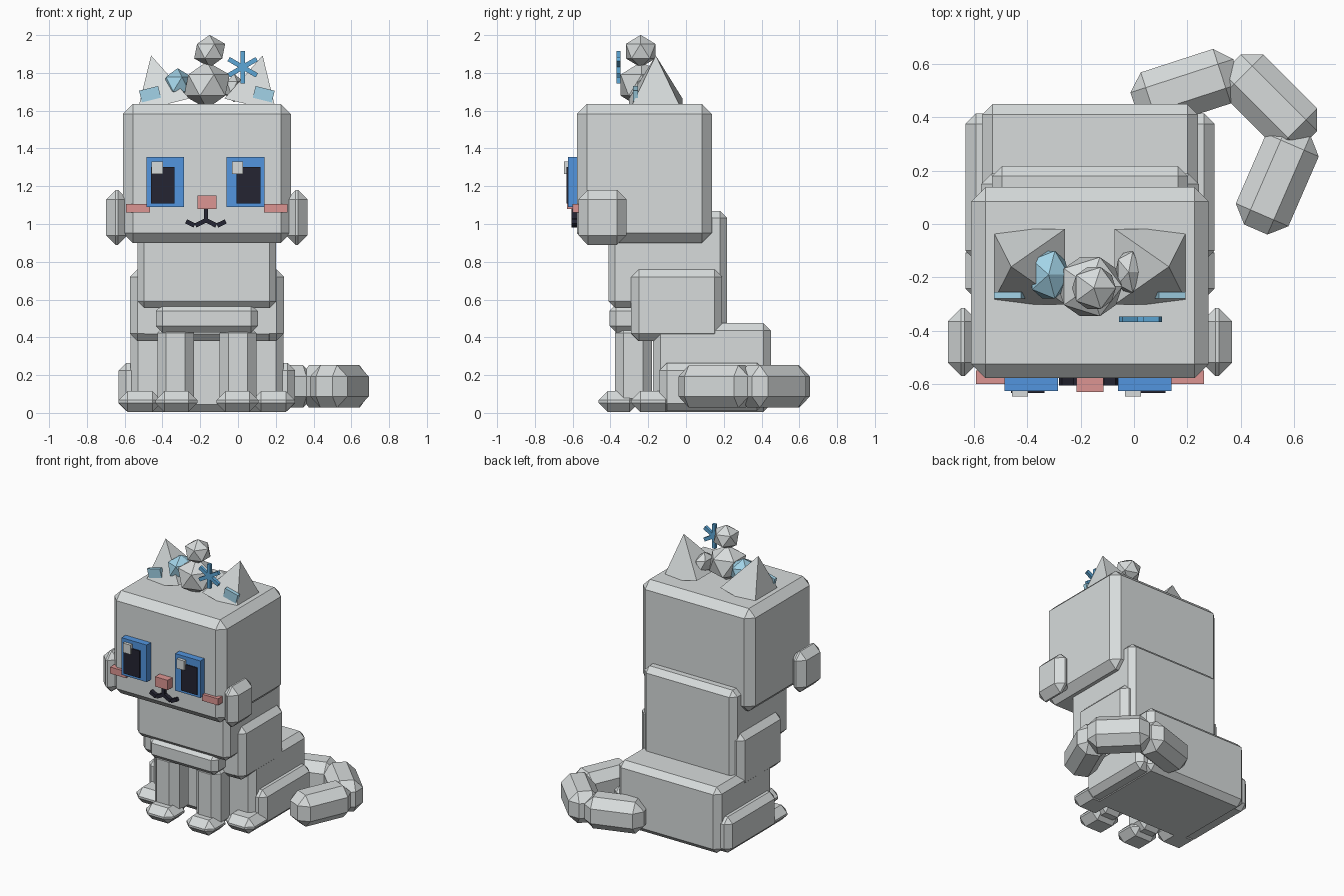
import bpy, bmesh, math
from mathutils import Matrix, Vector

if "Cube" in bpy.data.objects:
    bpy.data.objects.remove(bpy.data.objects["Cube"])

MID = -0.165  # x of the cat's own symmetry plane


def material(name, rgb):
    m = bpy.data.materials.new(name)
    m.use_nodes = True
    m.diffuse_color = (*rgb, 1)
    m.node_tree.nodes["Principled BSDF"].inputs["Base Color"].default_value = (*rgb, 1)
    return m


GREY = material("pale grey", (0.68, 0.71, 0.71))
BLUE = material("eye blue", (0.085, 0.30, 0.74))
DARK = material("dark navy", (0.018, 0.018, 0.032))
PINK = material("soft pink", (0.72, 0.30, 0.29))
ICE = material("ice blue", (0.36, 0.65, 0.80))
FLAKE = material("snowflake blue", (0.11, 0.39, 0.68))


def finish(name, bm, mat, loc=(0, 0, 0), rot=(0, 0, 0)):
    bmesh.ops.recalc_face_normals(bm, faces=bm.faces)
    me = bpy.data.meshes.new(name)
    bm.to_mesh(me)
    bm.free()
    me.materials.append(mat)
    ob = bpy.data.objects.new(name, me)
    ob.location, ob.rotation_euler = loc, rot
    bpy.context.collection.objects.link(ob)
    return ob


def block(name, loc, size, mat=GREY, bevel=0.0, rot=(0, 0, 0)):
    bm = bmesh.new()
    bmesh.ops.create_cube(bm, size=1, matrix=Matrix.Diagonal((*size, 1)))
    if bevel:
        bmesh.ops.bevel(bm, geom=bm.edges[:], offset=bevel, segments=1,
                        affect='EDGES', profile=0.5)
    return finish(name, bm, mat, loc, rot)


def span(name, x, y, z, mat=GREY, bevel=0.0):
    """Block given by its (min, max) on each axis."""
    lo, hi = Vector((x[0], y[0], z[0])), Vector((x[1], y[1], z[1]))
    return block(name, (lo + hi) / 2, hi - lo, mat, bevel)


def centred(name, half, y, z, mat=GREY, bevel=0.0):
    return span(name, (MID - half, MID + half), y, z, mat, bevel)


def pair(name, near, far, y, z, mat=GREY, bevel=0.0):
    """Left and right blocks, from near to far of the symmetry plane."""
    span("left_" + name, (MID + near, MID + far), y, z, mat, bevel)
    span("right_" + name, (MID - far, MID - near), y, z, mat, bevel)


def gem(name, loc, size, mat=GREY):
    bm = bmesh.new()
    bmesh.ops.create_icosphere(bm, subdivisions=1, radius=1,
                               matrix=Matrix.Diagonal((*size, 1)))
    finish(name, bm, mat, loc)


def strip(name, a, b, y, width, depth, mat):
    """Thin bar in the xz plane from a to b."""
    dx, dz = b[0] - a[0], b[1] - a[1]
    block(name, ((a[0] + b[0]) / 2, y, (a[1] + b[1]) / 2),
          (math.hypot(dx, dz), depth, width), mat, rot=(0, -math.atan2(dz, dx), 0))


# Head and body
centred("head", 0.445, (-0.578, 0.138), (0.90, 1.635), bevel=0.053)
centred("chest", 0.367, (-0.41, -0.20), (0.555, 1.0), bevel=0.035)
centred("torso", 0.367, (-0.29, 0.217), (0.38, 1.07), bevel=0.038)
centred("belly_bib", 0.27, (-0.405, -0.25), (0.425, 0.575), bevel=0.035)
centred("lower_body", 0.405, (-0.175, 0.45), (0.005, 0.475), bevel=0.04)
pair("flank", 0.25, 0.408, (-0.29, 0.19), (0.38, 0.76), bevel=0.04)
pair("haunch", 0.33, 0.467, (-0.14, 0.415), (0.01, 0.265), bevel=0.04)
pair("cheek_tuft", 0.42, 0.533, (-0.57, -0.315), (0.89, 1.18), bevel=0.05)

# Legs and paws
pair("front_leg", 0.068, 0.262, (-0.377, -0.18), (0.03, 0.47), bevel=0.047)
pair("front_paw", 0.05, 0.273, (-0.463, -0.25), (0.005, 0.115), bevel=0.048)
pair("hind_paw", 0.24, 0.467, (-0.29, -0.06), (0.005, 0.115), bevel=0.048)

# Tail: three faceted segments curling forward
for i, (x, y, turn) in enumerate([(0.194, 0.51, 18), (0.51, 0.458, -45), (0.537, 0.165, 66.5)]):
    block(f"tail_segment_{i + 1}", (x, y, 0.14), (0.405, 0.215, 0.225),
          bevel=0.06, rot=(0, 0, math.radians(turn)))

# Eyes
for side, x in (("right", -0.385), ("left", 0.04)):
    span(side + "_iris", (x - 0.1, x + 0.1), (-0.625, -0.57), (1.09, 1.355), BLUE)
    p = -0.013 if side == "right" else 0.015
    span(side + "_pupil", (x + p - 0.063, x + p + 0.063), (-0.633, -0.60), (1.108, 1.302), DARK)
    h = -0.043
    span(side + "_eye_glint", (x + h - 0.03, x + h + 0.03), (-0.647, -0.62), (1.265, 1.332), GREY)

# Nose, blush and mouth
centred("nose", 0.05, (-0.63, -0.57), (1.08, 1.15), PINK)
pair("blush", 0.302, 0.427, (-0.60, -0.55), (1.06, 1.107), PINK)
strip("mouth_stem", (MID - 0.005, 1.015), (MID - 0.005, 1.085), -0.59, 0.022, 0.03, DARK)
for s, side in ((1, "left"), (-1, "right")):
    c = MID - 0.005
    strip(side + "_mouth_inner", (c, 1.02), (c + s * 0.055, 0.992), -0.59, 0.024, 0.03, DARK)
    strip(side + "_mouth_outer", (c + s * 0.06, 0.992), (c + s * 0.105, 1.014), -0.59, 0.024, 0.03, DARK)

# Ears: pyramids leaning outward, with a pale inner plate
for s, side in ((1, "left"), (-1, "right")):
    lean = s * math.radians(14)
    bm = bmesh.new()
    bmesh.ops.create_cone(bm, cap_ends=True, segments=4, radius1=0.2, radius2=0, depth=0.27,
                          matrix=Matrix.Translation((0, 0, 0.135)) @ Matrix.Rotation(math.pi / 4, 4, 'Z'))
    finish(side + "_ear", bm, GREY, (MID + s * 0.23, -0.16, 1.63), (0, lean, 0))
    block(side + "_inner_ear", (MID + s * 0.297, -0.267, 1.672), (0.104, 0.026, 0.095),
          ICE, rot=(0, lean, 0))

# Crown ornaments
gem("large_crown_gem", (MID, -0.235, 1.735), (0.135, 0.13, 0.125))
gem("small_crown_gem", (-0.15, -0.24, 1.915), (0.092, 0.092, 0.086))
gem("right_side_gem", (MID - 0.155, -0.19, 1.74), (0.085, 0.105, 0.085), ICE)
gem("left_side_gem", (-0.02, -0.18, 1.72), (0.055, 0.09, 0.075))

# Snowflake: three crossed bars
for i in range(3):
    block(f"snowflake_bar_{i + 1}", (0.025, -0.357, 1.83), (0.025, 0.022, 0.172), FLAKE,
          rot=(0, math.radians(60 * i), 0))
